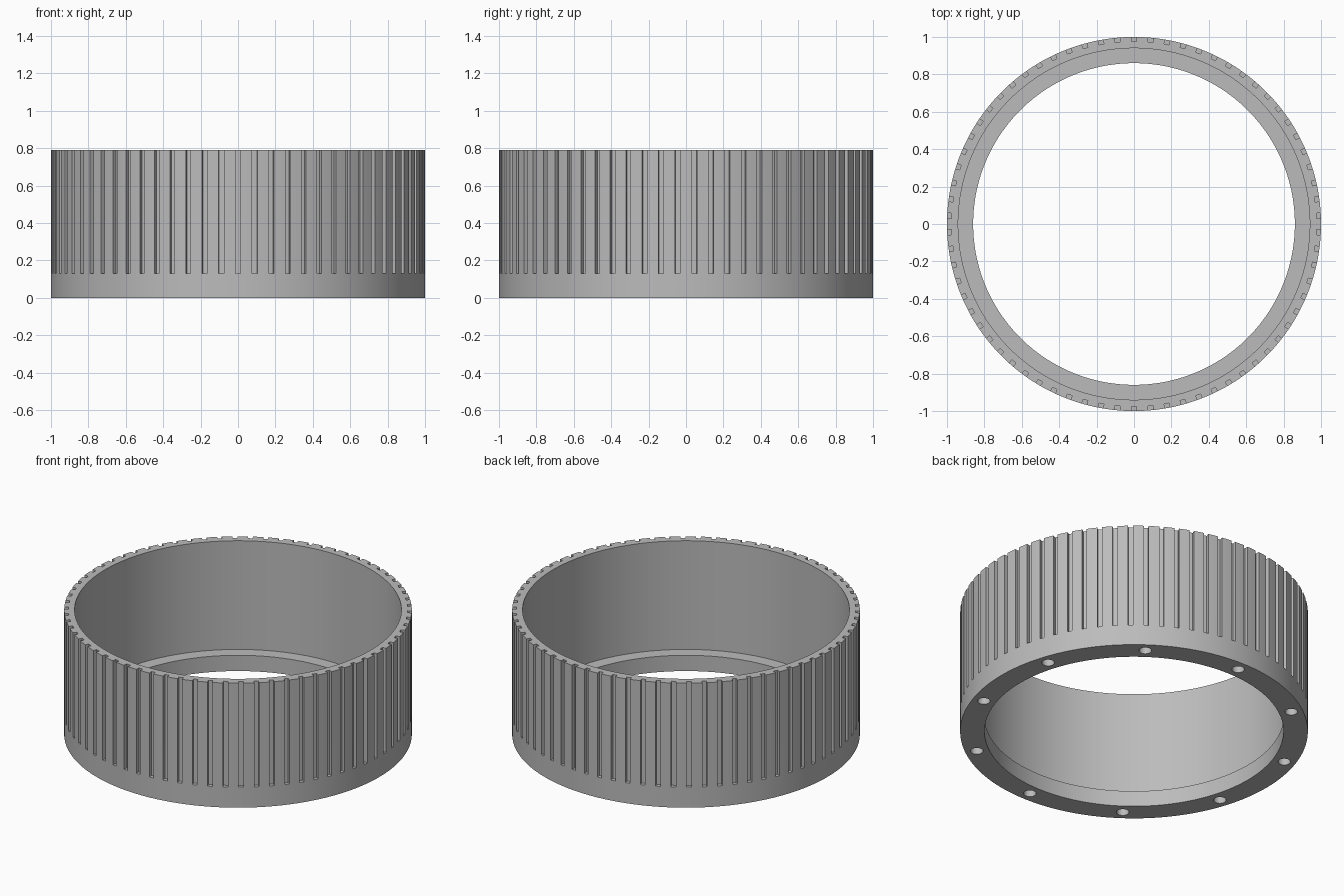
import bpy, bmesh, math
from mathutils import Matrix, Vector

if "Cube" in bpy.data.objects:
    bpy.data.objects.remove(bpy.data.objects["Cube"])

HEIGHT, OUTER, INNER, LIP = 0.79, 1.0, 0.94, 0.86
LIP_H, SEGMENTS = 0.10, 280
GROOVES, GROOVE_W, GROOVE_D, GROOVE_Z = 70, 0.027, 0.024, 0.13
HOLES, HOLE_R, HOLE_DEPTH, HOLE_RING = 10, 0.036, 0.075, 0.932

grey = bpy.data.materials.new("grey")
grey.diffuse_color = (0.5, 0.5, 0.5, 1)
grey.use_nodes = True
grey.node_tree.nodes["Principled BSDF"].inputs["Base Color"].default_value = grey.diffuse_color


def make_object(name, bm):
    bmesh.ops.recalc_face_normals(bm, faces=bm.faces)
    mesh = bpy.data.meshes.new(name)
    bm.to_mesh(mesh)
    bm.free()
    mesh.materials.append(grey)
    obj = bpy.data.objects.new(name, mesh)
    bpy.context.collection.objects.link(obj)
    return obj


# Ring body: stepped wall profile revolved around z
profile = [(LIP, 0), (OUTER, 0), (OUTER, HEIGHT), (INNER, HEIGHT),
           (INNER, LIP_H), (LIP, LIP_H)]
bm = bmesh.new()
loops = []
for i in range(SEGMENTS):
    a = 2 * math.pi * (i + 0.5) / SEGMENTS
    loops.append([bm.verts.new((r * math.cos(a), r * math.sin(a), z)) for r, z in profile])
n = len(profile)
for i in range(SEGMENTS):
    p, q = loops[i], loops[(i + 1) % SEGMENTS]
    for j in range(n):
        k = (j + 1) % n
        bm.faces.new((p[j], q[j], q[k], p[k]))
ring = make_object("grooved_ring", bm)

# Cutter for the grip grooves, open at the top rim
bm = bmesh.new()
top = HEIGHT + 0.1
for i in range(GROOVES):
    a = 2 * math.pi * (i + 0.5) / GROOVES
    size = Matrix.Diagonal((0.1, GROOVE_W, top - GROOVE_Z, 1))
    move = Matrix.Translation((OUTER - GROOVE_D + 0.05, 0, (top + GROOVE_Z) / 2))
    bmesh.ops.create_cube(bm, size=1, matrix=Matrix.Rotation(a, 4, 'Z') @ move @ size)
groove_cutter = make_object("groove_cutter", bm)

# Cutter for the blind holes in the underside
bm = bmesh.new()
for i in range(HOLES):
    a = 2 * math.pi * (i + 0.5) / HOLES
    pos = Vector((HOLE_RING * math.cos(a), HOLE_RING * math.sin(a), 0))
    bmesh.ops.create_cone(bm, cap_ends=True, segments=32, radius1=HOLE_R, radius2=HOLE_R,
                          depth=2 * HOLE_DEPTH, matrix=Matrix.Translation(pos))
hole_cutter = make_object("hole_cutter", bm)

# Cut both sets into the ring, then apply
bpy.context.view_layer.objects.active = ring
ring.select_set(True)
for cutter in (groove_cutter, hole_cutter):
    mod = ring.modifiers.new(cutter.name, 'BOOLEAN')
    mod.operation, mod.solver, mod.object = 'DIFFERENCE', 'EXACT', cutter
    bpy.ops.object.modifier_apply(modifier=mod.name)
    bpy.data.objects.remove(cutter)

bpy.ops.object.shade_smooth_by_angle(angle=math.radians(30))
